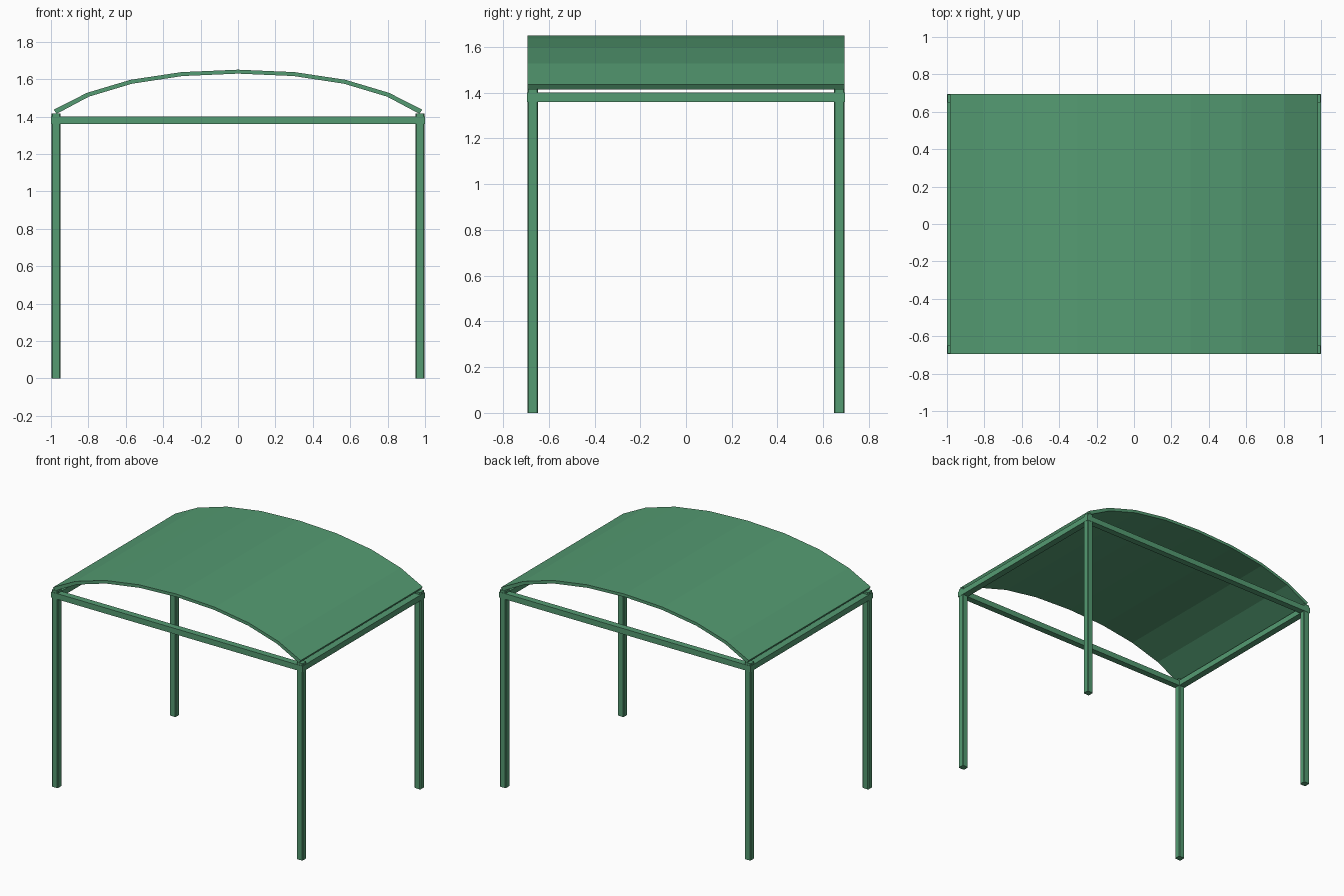
import bpy, bmesh

if "Cube" in bpy.data.objects:
    bpy.data.objects.remove(bpy.data.objects["Cube"])

green = bpy.data.materials.new("canopy green")
green.diffuse_color = (0.089, 0.328, 0.168, 1)
green.use_nodes = True
green.node_tree.nodes["Principled BSDF"].inputs["Base Color"].default_value = green.diffuse_color


def finish(bm, name):
    bmesh.ops.recalc_face_normals(bm, faces=bm.faces)
    me = bpy.data.meshes.new(name)
    bm.to_mesh(me)
    bm.free()
    me.materials.append(green)
    ob = bpy.data.objects.new(name, me)
    bpy.context.collection.objects.link(ob)
    return ob


def box(name, centre, size, bevel_axis=None):
    bm = bmesh.new()
    bmesh.ops.create_cube(bm, size=1)
    for v in bm.verts:
        v.co = [centre[i] + v.co[i] * size[i] for i in range(3)]
    if bevel_axis is not None:
        # soften only the edges running along the bar
        edges = [e for e in bm.edges
                 if abs(e.verts[0].co[bevel_axis] - e.verts[1].co[bevel_axis]) > 0.1]
        bmesh.ops.bevel(bm, geom=edges, offset=0.005, segments=1, affect='EDGES')
    return finish(bm, name)


# Corner posts
for sx, side in ((-1, "left"), (1, "right")):
    for sy, end in ((-1, "front"), (1, "back")):
        box(f"{end}_{side}_post", (sx * 0.974, sy * 0.670, 0.708),
            (0.048, 0.046, 1.416), 2)

# Horizontal frame rails
for sy, end in ((-1, "front"), (1, "back")):
    box(f"{end}_rail", (0, sy * 0.672, 1.38), (2.0, 0.046, 0.041))
for sx, side in ((-1, "left"), (1, "right")):
    box(f"{side}_rail", (sx * 0.976, 0, 1.38), (0.048, 1.39, 0.041))

# Arched roof sheet, from a half profile (top edge and bottom edge) mirrored in x
top = [(0, 1.651), (0.302, 1.638), (0.574, 1.597), (0.808, 1.527), (0.985, 1.437)]
low = [(0, 1.630), (0.298, 1.617), (0.567, 1.576), (0.797, 1.507), (0.970, 1.415)]


def mirror(half):
    return [(-x, z) for x, z in reversed(half[1:])] + half


bm = bmesh.new()
rows = [[[bm.verts.new((x, y, z)) for x, z in mirror(half)] for y in (-0.694, 0.694)]
        for half in (top, low)]
(tf, tb), (lf, lb) = rows
for i in range(len(tf) - 1):
    j = i + 1
    for quad in ((tf[i], tf[j], tb[j], tb[i]), (lf[i], lb[i], lb[j], lf[j]),
                 (tf[i], lf[i], lf[j], tf[j]), (tb[i], tb[j], lb[j], lb[i])):
        bm.faces.new(quad)
for k in (0, -1):
    bm.faces.new((tf[k], tb[k], lb[k], lf[k]))
finish(bm, "arched_roof")
